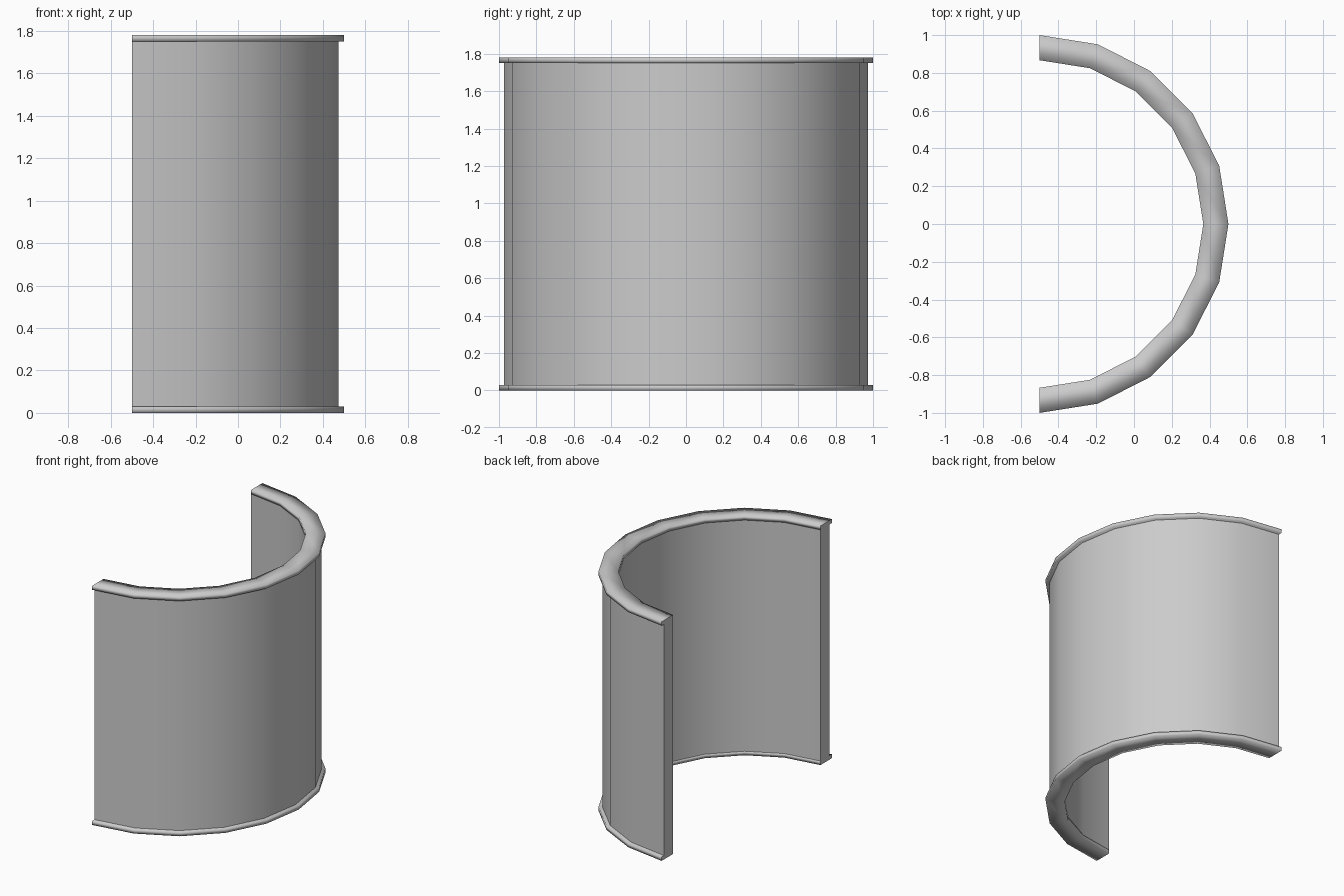
import bpy, bmesh
from math import sin, cos, pi, radians

if "Cube" in bpy.data.objects:
    bpy.data.objects.remove(bpy.data.objects["Cube"])

SEGMENTS = 10          # flat-sided half circle
CENTRE_X = -0.5
INNER, WALL_OUTER, RIM_OUTER = 0.867, 0.974, 1.0
HEIGHT, RIM = 1.78, 0.03


def half_ring(name, r_in, r_out, z0, z1):
    """Sweep a rectangular section through 180 degrees and cap the two ends."""
    bm = bmesh.new()
    section = [(r_in, z0), (r_out, z0), (r_out, z1), (r_in, z1)]
    rings = []
    for i in range(SEGMENTS + 1):
        a = -pi / 2 + pi * i / SEGMENTS
        rings.append([bm.verts.new((CENTRE_X + r * cos(a), r * sin(a), z))
                      for r, z in section])
    for a, b in zip(rings, rings[1:]):
        for k in range(4):
            n = (k + 1) % 4
            bm.faces.new((a[k], a[n], b[n], b[k])).smooth = True
    bm.faces.new(rings[0])
    bm.faces.new(rings[-1])
    bmesh.ops.recalc_face_normals(bm, faces=bm.faces[:])
    mesh = bpy.data.meshes.new(name)
    bm.to_mesh(mesh)
    bm.free()
    obj = bpy.data.objects.new(name, mesh)
    bpy.context.collection.objects.link(obj)
    return obj


# Curved wall
wall = half_ring("curved_wall", INNER, WALL_OUTER, RIM, HEIGHT - RIM)
bpy.context.view_layer.objects.active = wall
wall.select_set(True)
bpy.ops.object.shade_smooth_by_angle(angle=radians(30))

# Projecting rims, softly shaded across their edges
half_ring("bottom_rim", INNER, RIM_OUTER, 0, RIM)
half_ring("top_rim", INNER, RIM_OUTER, HEIGHT - RIM, HEIGHT)
